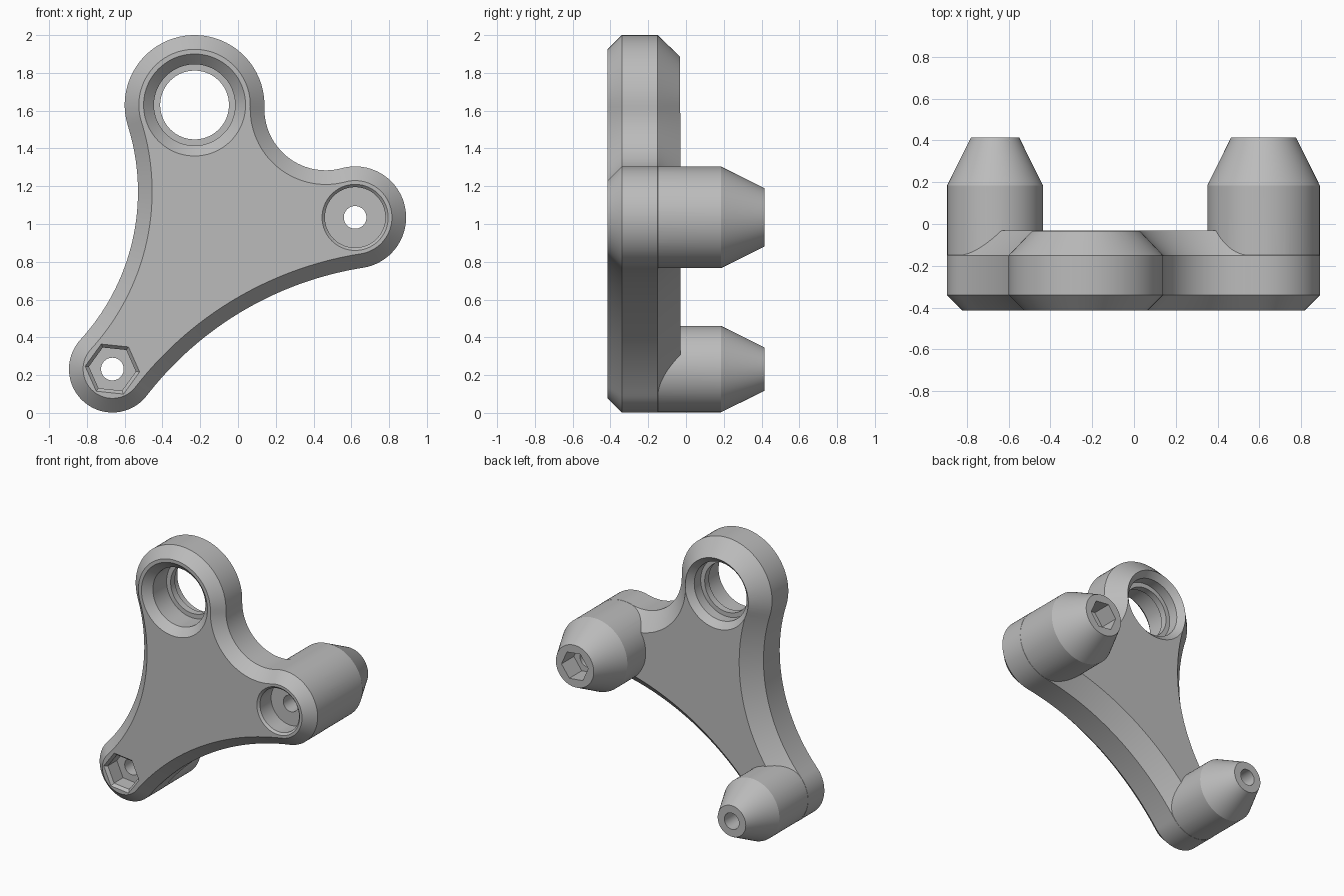
import bpy, bmesh, math
from mathutils import Vector

if "Cube" in bpy.data.objects:
    bpy.data.objects.remove(bpy.data.objects["Cube"], do_unlink=True)

# One grey material
grey = bpy.data.materials.new("grey")
grey.use_nodes = True
colour = (0.5, 0.5, 0.5, 1)
grey.diffuse_color = colour
grey.node_tree.nodes["Principled BSDF"].inputs["Base Color"].default_value = colour

# Bosses in the x-z plane: centre and radius, counter-clockwise
TOP = (Vector((-0.23, 1.63)), 0.37)
LOW = (Vector((-0.665, 0.232)), 0.23)
SIDE = (Vector((0.62, 1.035)), 0.27)
BOSSES = [TOP, LOW, SIDE]
FILLETS = [1.16, 1.8, 0.325]
FRONT, BACK = -0.415, 0.415


def loft(name, rings):
    """Closed solid through rings of equal point count."""
    bm = bmesh.new()
    loops = [[bm.verts.new(p) for p in ring] for ring in rings]
    n = len(loops[0])
    for a, b in zip(loops, loops[1:]):
        for i in range(n):
            j = (i + 1) % n
            bm.faces.new((a[i], a[j], b[j], b[i]))
    bm.faces.new(loops[0])
    bm.faces.new(loops[-1])
    bmesh.ops.recalc_face_normals(bm, faces=bm.faces)
    mesh = bpy.data.meshes.new(name)
    bm.to_mesh(mesh)
    bm.free()
    mesh.materials.append(grey)
    obj = bpy.data.objects.new(name, mesh)
    bpy.context.collection.objects.link(obj)
    return obj


def lathe(name, centre, profile, sides=96, turn=0.0):
    """Solid about a y axis from (radius, y) pairs."""
    angles = [turn + math.tau * i / sides for i in range(sides)]
    return loft(name, [[(centre.x + r * math.cos(a), y, centre.y + r * math.sin(a))
                        for a in angles] for r, y in profile])


def combine(target, other, operation):
    mod = target.modifiers.new("combine", "BOOLEAN")
    mod.operation = operation
    mod.solver = "EXACT"
    mod.object = other
    bpy.context.view_layer.objects.active = target
    bpy.ops.object.modifier_apply(modifier=mod.name)
    bpy.data.objects.remove(other, do_unlink=True)


def fillet_centre(first, second, radius):
    (p, r1), (q, r2) = first, second
    d1, d2 = r1 + radius, r2 + radius
    gap = (q - p).length
    u = (q - p) / gap
    along = (d1 * d1 - d2 * d2 + gap * gap) / (2 * gap)
    return p + u * along + Vector((u.y, -u.x)) * math.sqrt(d1 * d1 - along * along)


def heading(a, b):
    return math.atan2(b.y - a.y, b.x - a.x)


def outline(inset, y):
    """Three-lobed outline with tangent concave sides."""
    centres = [fillet_centre(BOSSES[i], BOSSES[(i + 1) % 3], FILLETS[i]) for i in range(3)]
    points = []

    def arc(c, r, start, sweep, steps):
        for k in steps:
            a = start + sweep * k / 40
            points.append((c.x + r * math.cos(a), y, c.y + r * math.sin(a)))

    for i, (p, r) in enumerate(BOSSES):
        f, q = centres[i], BOSSES[(i + 1) % 3][0]
        start = heading(p, centres[i - 1])
        arc(p, r - inset, start, (heading(p, f) - start) % math.tau, range(41))
        start = heading(f, p)
        arc(f, FILLETS[i] + inset, start, -((start - heading(f, q)) % math.tau), range(1, 40))
    return points


# Chamfered plate
bracket = loft("bracket", [outline(0.075, FRONT), outline(0, -0.34),
                           outline(0, -0.15), outline(0.115, -0.03)])

# Tapered posts on the back
for (centre, radius), tip in ((LOW, 0.115), (SIDE, 0.155)):
    r = radius - 0.001
    post = lathe("post", centre, [(r, -0.2), (r, 0.185), (tip, BACK)])
    combine(bracket, post, "UNION")

# Large hole, countersunk on both faces with a lip inside
cutters = [lathe("ring_hole", TOP[0], [
    (0.285, -0.43), (0.215, -0.36), (0.215, -0.2), (0.182, -0.2),
    (0.182, -0.15), (0.215, -0.15), (0.215, -0.075), (0.275, -0.015)])]

# Round counterbore and bolt hole in the side post
cutters.append(lathe("side_hole", SIDE[0], [
    (0.19, -0.43), (0.16, -0.4), (0.16, -0.27), (0.06, -0.27), (0.06, 0.45)]))
cutters.append(lathe("side_hex", SIDE[0], [(0.11, 0.27), (0.11, 0.45)], 6, math.radians(-6)))

# Hexagonal pocket and bolt hole in the low post
cutters.append(lathe("low_hole", LOW[0], [(0.06, -0.45), (0.06, 0.45)]))
cutters.append(lathe("low_hex", LOW[0], [
    (0.16, -0.43), (0.125, -0.395), (0.125, -0.29)], 6, math.radians(-6)))

for cutter in cutters:
    combine(bracket, cutter, "DIFFERENCE")

# Smooth curved walls, keep edges crisp
bpy.ops.object.select_all(action="DESELECT")
bracket.select_set(True)
bpy.context.view_layer.objects.active = bracket
bpy.ops.object.shade_smooth_by_angle(angle=math.radians(25))
